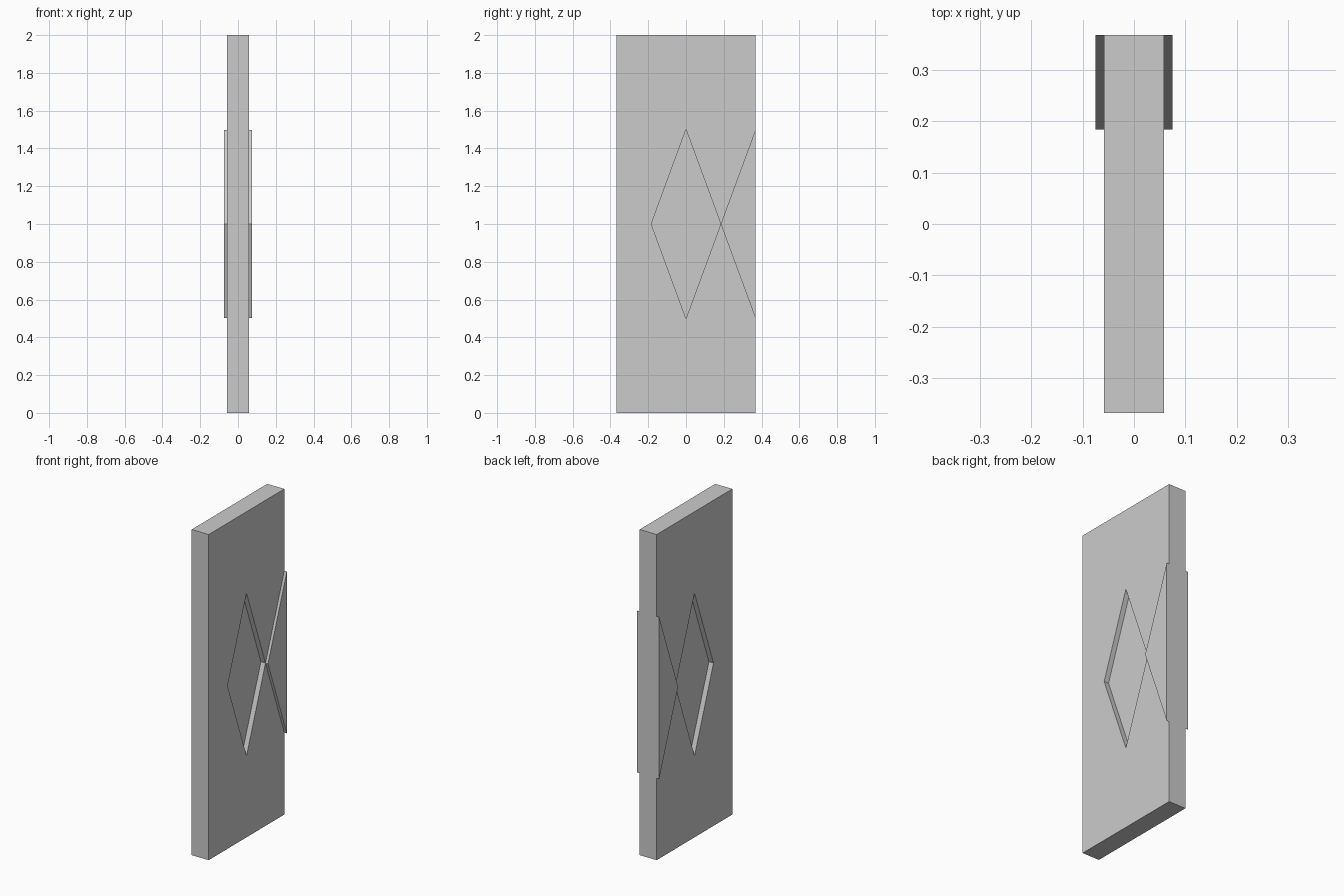
import bpy, bmesh

if "Cube" in bpy.data.objects:
    bpy.data.objects.remove(bpy.data.objects["Cube"])

HALF_T, HALF_W, HEIGHT = 0.058, 0.367, 2.0   # slab half thickness, half width, height
RECESS, RAISE = 0.031, 0.017                 # depth of sunken / raised ornament


def prism(name, outline, x0, x1):
    """Extrude a (y, z) outline along x from x0 to x1."""
    bm = bmesh.new()
    face = bm.faces.new([bm.verts.new((x0, y, z)) for y, z in outline])
    new = bmesh.ops.extrude_face_region(bm, geom=[face])["geom"]
    bmesh.ops.translate(bm, vec=(x1 - x0, 0, 0),
                        verts=[v for v in new if isinstance(v, bmesh.types.BMVert)])
    bmesh.ops.recalc_face_normals(bm, faces=bm.faces)
    mesh = bpy.data.meshes.new(name)
    bm.to_mesh(mesh)
    bm.free()
    obj = bpy.data.objects.new(name, mesh)
    bpy.context.collection.objects.link(obj)
    return obj


# Door slab
door = prism("door_panel", [(-HALF_W, 0), (HALF_W, 0), (HALF_W, HEIGHT), (-HALF_W, HEIGHT)],
             -HALF_T, HALF_T)

diamond = [(-0.184, 1), (0, 0.5), (0.184, 1), (0, 1.5)]
half_diamond = [(0.184, 1), (HALF_W, 0.503), (HALF_W, 1.497)]

for side, s in (("right", 1), ("left", -1)):
    # Sunken diamond on each face
    cutter = prism(f"diamond_recess_cutter_{side}", diamond, s * (HALF_T - RECESS), s * (HALF_T + 0.1))
    mod = door.modifiers.new(f"recess_{side}", 'BOOLEAN')
    mod.operation, mod.solver, mod.object = 'DIFFERENCE', 'EXACT', cutter
    bpy.context.view_layer.objects.active = door
    bpy.ops.object.modifier_apply(modifier=mod.name)
    bpy.data.objects.remove(cutter)

    # Raised half diamond at the opening edge
    prism(f"handle_plate_{side}", half_diamond, s * HALF_T, s * (HALF_T + RAISE))
